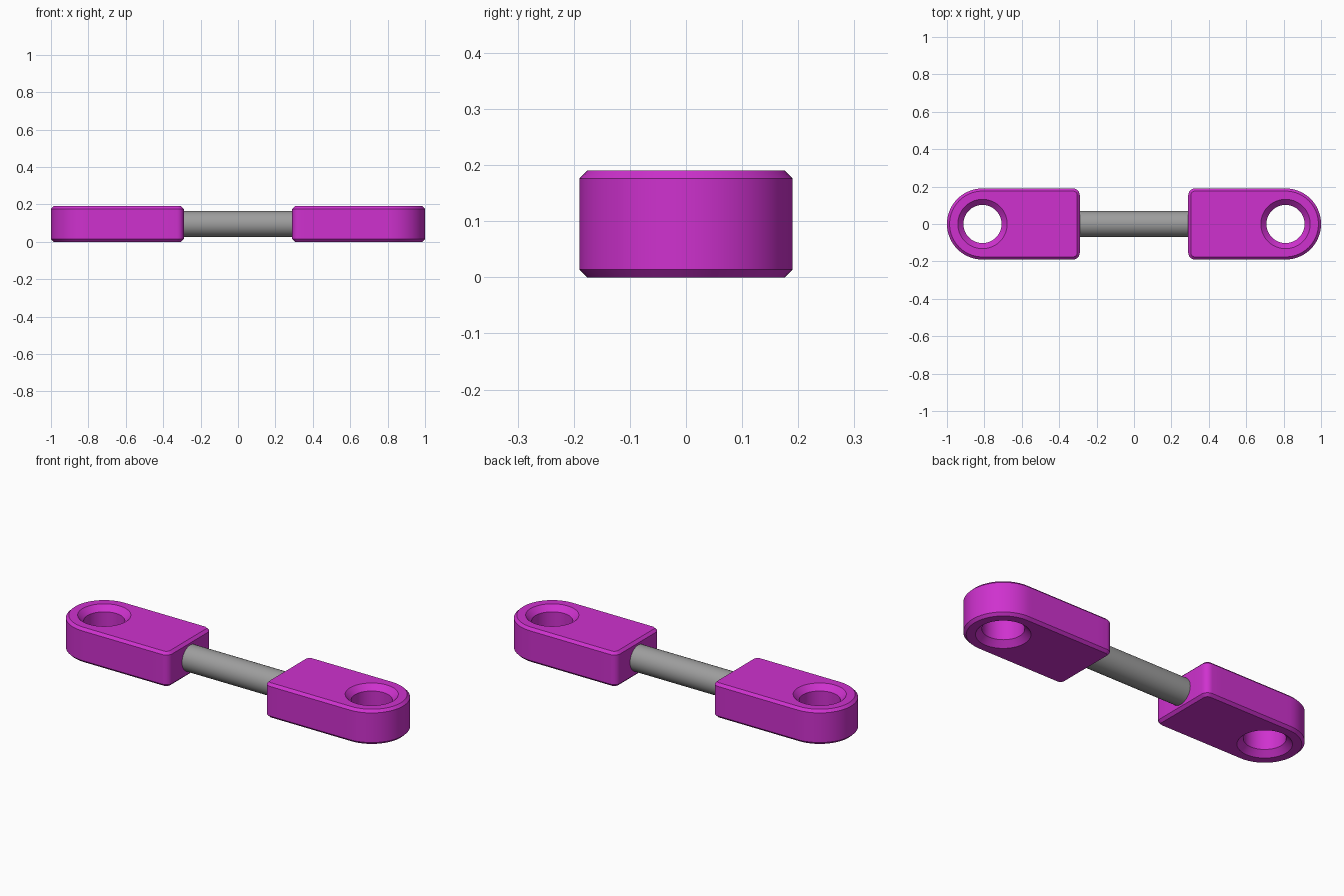
import bpy, bmesh, math

if "Cube" in bpy.data.objects:
    bpy.data.objects.remove(bpy.data.objects["Cube"])

HEIGHT, HALF_W, BEVEL = 0.19, 0.19, 0.014
HOLE_X, INNER_X, CORNER = 0.81, 0.29, 0.036
HOLE_R, MOUTH_R, SINK = 0.102, 0.132, 0.03


def material(name, color):
    m = bpy.data.materials.new(name)
    m.diffuse_color = (*color, 1)
    m.use_nodes = True
    m.node_tree.nodes["Principled BSDF"].inputs["Base Color"].default_value = m.diffuse_color
    return m


magenta = material("magenta", (0.62, 0.031, 0.62))
grey = material("grey", (0.34, 0.34, 0.34))


def outline(inset):
    """Plan of an end link: round nose, straight sides, softly rounded inner corners."""
    w, r = HALF_W - inset, CORNER - inset
    x0 = INNER_X + inset
    half = [(HOLE_X + w * math.cos(math.radians(a)), w * math.sin(math.radians(a)))
            for a in range(0, 91, 5)]
    half += [(HOLE_X + w / math.tan(math.radians(a)), w) for a in range(96, 157, 6)]
    for i in range(7):
        a = math.pi / 2 * (1 + i / 6)
        half.append((x0 + r + r * math.cos(a), w - r + r * math.sin(a)))
    half += [(x0, w * 0.53), (x0, w * 0.27), (x0, 0)]
    return half + [(x, -y) for x, y in half[-2:0:-1]]


def hole(radius):
    """Circle whose points line up with the outline points."""
    pts = []
    for x, y in outline(0):
        a = math.atan2(y, x - HOLE_X)
        pts.append((HOLE_X + radius * math.cos(a), radius * math.sin(a)))
    return pts


def end_link(name, side):
    # closed loop of rings: bevelled outside, flat caps, countersunk hole
    sections = [
        (outline(BEVEL), 0), (outline(0), BEVEL),
        (outline(0), HEIGHT - BEVEL), (outline(BEVEL), HEIGHT),
        (hole(MOUTH_R), HEIGHT), (hole(HOLE_R), HEIGHT - SINK),
        (hole(HOLE_R), SINK), (hole(MOUTH_R), 0),
    ]
    bm = bmesh.new()
    rings = [[bm.verts.new((side * x, y, z)) for x, y in pts] for pts, z in sections]
    for k, ring in enumerate(rings):
        nxt = rings[(k + 1) % len(rings)]
        for i in range(len(ring)):
            j = (i + 1) % len(ring)
            bm.faces.new((ring[i], ring[j], nxt[j], nxt[i]))
    bmesh.ops.recalc_face_normals(bm, faces=bm.faces)
    mesh = bpy.data.meshes.new(name)
    bm.to_mesh(mesh)
    bm.free()
    obj = bpy.data.objects.new(name, mesh)
    bpy.context.collection.objects.link(obj)
    finish(obj, magenta)


def finish(obj, mat):
    obj.data.materials.append(mat)
    bpy.ops.object.select_all(action='DESELECT')
    obj.select_set(True)
    bpy.context.view_layer.objects.active = obj
    bpy.ops.object.shade_smooth_by_angle(angle=math.radians(30))


# Two matching end links
end_link("left_link", -1)
end_link("right_link", 1)

# Connecting rod
bpy.ops.mesh.primitive_cylinder_add(vertices=48, radius=0.07, depth=2 * INNER_X + 0.02,
                                    location=(0, 0, HEIGHT / 2),
                                    rotation=(0, math.pi / 2, 0))
rod = bpy.context.object
rod.name = "connecting_rod"
finish(rod, grey)
